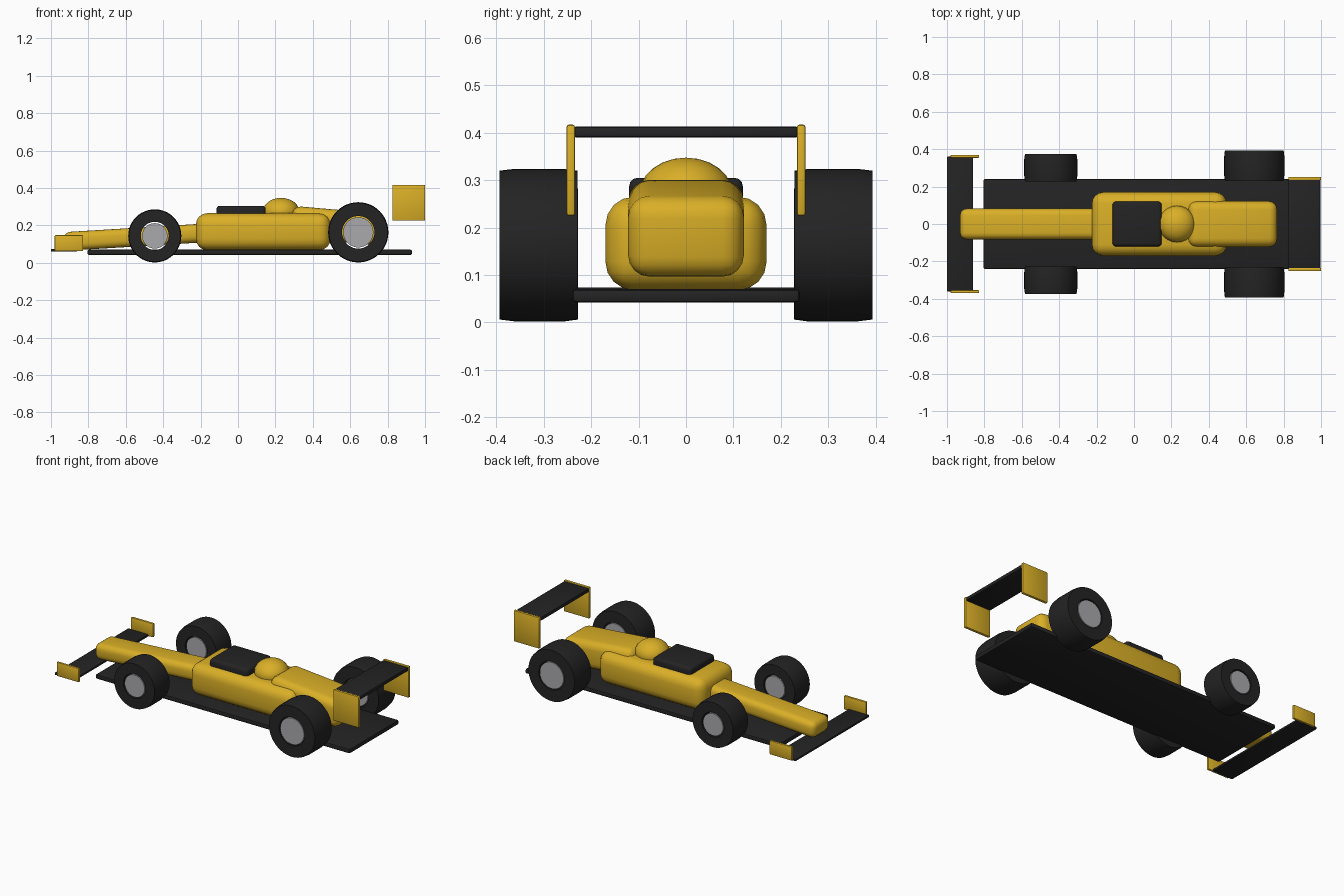
import bpy
import math

default = bpy.data.objects.get("Cube")
if default:
    bpy.data.objects.remove(default, do_unlink=True)


def material(name, rgb):
    m = bpy.data.materials.new(name)
    m.use_nodes = True
    color = (*rgb, 1.0)
    m.diffuse_color = color
    bsdf = next(n for n in m.node_tree.nodes if n.type == 'BSDF_PRINCIPLED')
    bsdf.inputs["Base Color"].default_value = color
    return m


YELLOW = material("racing_yellow", (0.70, 0.43, 0.02))
BLACK = material("matte_black", (0.017, 0.017, 0.018))
GREY = material("rim_grey", (0.40, 0.40, 0.42))


def finish(obj, name, mat):
    obj.name = name
    obj.data.materials.clear()
    obj.data.materials.append(mat)
    bpy.ops.object.shade_smooth_by_angle(angle=math.radians(35))
    return obj


def box(name, x, y, z, mat, bevel, segments=4, tilt=0):
    """Rounded box from (min, max) ranges, pitched about its centre."""
    ranges = (x, y, z)
    bpy.ops.mesh.primitive_cube_add(size=1, location=[(a + b) / 2 for a, b in ranges])
    obj = bpy.context.object
    obj.scale = [b - a for a, b in ranges]
    bpy.ops.object.transform_apply(location=False, rotation=False, scale=True)
    mod = obj.modifiers.new("rounded_edges", 'BEVEL')
    mod.width = bevel
    mod.segments = segments
    bpy.ops.object.modifier_apply(modifier=mod.name)
    obj.rotation_euler.y = math.radians(tilt)
    return finish(obj, name, mat)


def lathe(name, profile, center, mat, sides=48):
    """Closed (radius, y) profile revolved about the wheel axis."""
    verts, faces, n = [], [], len(profile)
    for i in range(sides):
        a = 2 * math.pi * i / sides
        verts += [(r * math.cos(a), y, r * math.sin(a)) for r, y in profile]
        for k in range(n):
            k2, j = (k + 1) % n, (i + 1) % sides
            faces.append((i * n + k, i * n + k2, j * n + k2, j * n + k))
    mesh = bpy.data.meshes.new(name)
    mesh.from_pydata(verts, [], faces)
    obj = bpy.data.objects.new(name, mesh)
    bpy.context.collection.objects.link(obj)
    obj.location = center
    bpy.ops.object.select_all(action='DESELECT')
    bpy.context.view_layer.objects.active = obj
    obj.select_set(True)
    bpy.ops.object.mode_set(mode='EDIT')
    bpy.ops.mesh.select_all(action='SELECT')
    bpy.ops.mesh.normals_make_consistent(inside=False)
    bpy.ops.object.mode_set(mode='OBJECT')
    return finish(obj, name, mat)


def wheel(name, x, y, radius, width, hole, rim_radius):
    h = width / 2
    z = radius + 0.002
    # Open tyre tube with a slightly crowned tread
    tyre = [(hole, -h), (radius - 0.004, -h), (radius, -h * 0.6),
            (radius, h * 0.6), (radius - 0.004, h), (hole, h)]
    lathe(name + "_tyre", tyre, (x, y, z), BLACK)
    # Solid rim with a narrow gap to the tyre
    bpy.ops.mesh.primitive_cylinder_add(vertices=32, radius=rim_radius, depth=width * 0.98,
                                        location=(x, y, z), rotation=(math.pi / 2, 0, 0))
    finish(bpy.context.object, name + "_rim", GREY)


# Floor and body
box("floor", (-0.805, 0.93), (-0.24, 0.24), (0.042, 0.07), BLACK, 0.008, 2)
box("main_body", (-0.225, 0.495), (-0.17, 0.17), (0.068, 0.265), YELLOW, 0.06)
box("nose", (-0.93, -0.17), (-0.082, 0.082), (0.087, 0.187), YELLOW, 0.035, tilt=-3.5)
box("engine_cover", (0.285, 0.763), (-0.122, 0.122), (0.113, 0.284), YELLOW, 0.045, tilt=5)
box("cockpit", (-0.115, 0.148), (-0.12, 0.12), (0.225, 0.305), BLACK, 0.018, 3)

# Driver's helmet
bpy.ops.mesh.primitive_uv_sphere_add(segments=24, ring_count=12, radius=0.098,
                                     location=(0.23, 0, 0.272))
bpy.context.object.scale.z = 0.77
finish(bpy.context.object, "helmet", YELLOW)

# Wings
box("front_wing", (-1.0, -0.86), (-0.36, 0.36), (0.06, 0.074), BLACK, 0.004, 2)
box("rear_wing", (0.825, 0.997), (-0.238, 0.238), (0.39, 0.413), BLACK, 0.006, 2)

# Paired parts: the front faces -y, so the car's length runs along x
for side, s in (("front", -1), ("back", 1)):
    box("nose_wing_endplate_" + side, (-0.98, -0.828),
        sorted((s * 0.354, s * 0.37)), (0.062, 0.148), YELLOW, 0.005, 2)
    box("rear_wing_endplate_" + side, (0.825, 1.0),
        sorted((s * 0.234, s * 0.252)), (0.225, 0.417), YELLOW, 0.005, 2)
    wheel("small_wheel_" + side, -0.445, s * 0.301, 0.142, 0.146, 0.075, 0.068)
    wheel("large_wheel_" + side, 0.643, s * 0.311, 0.161, 0.164, 0.087, 0.081)
